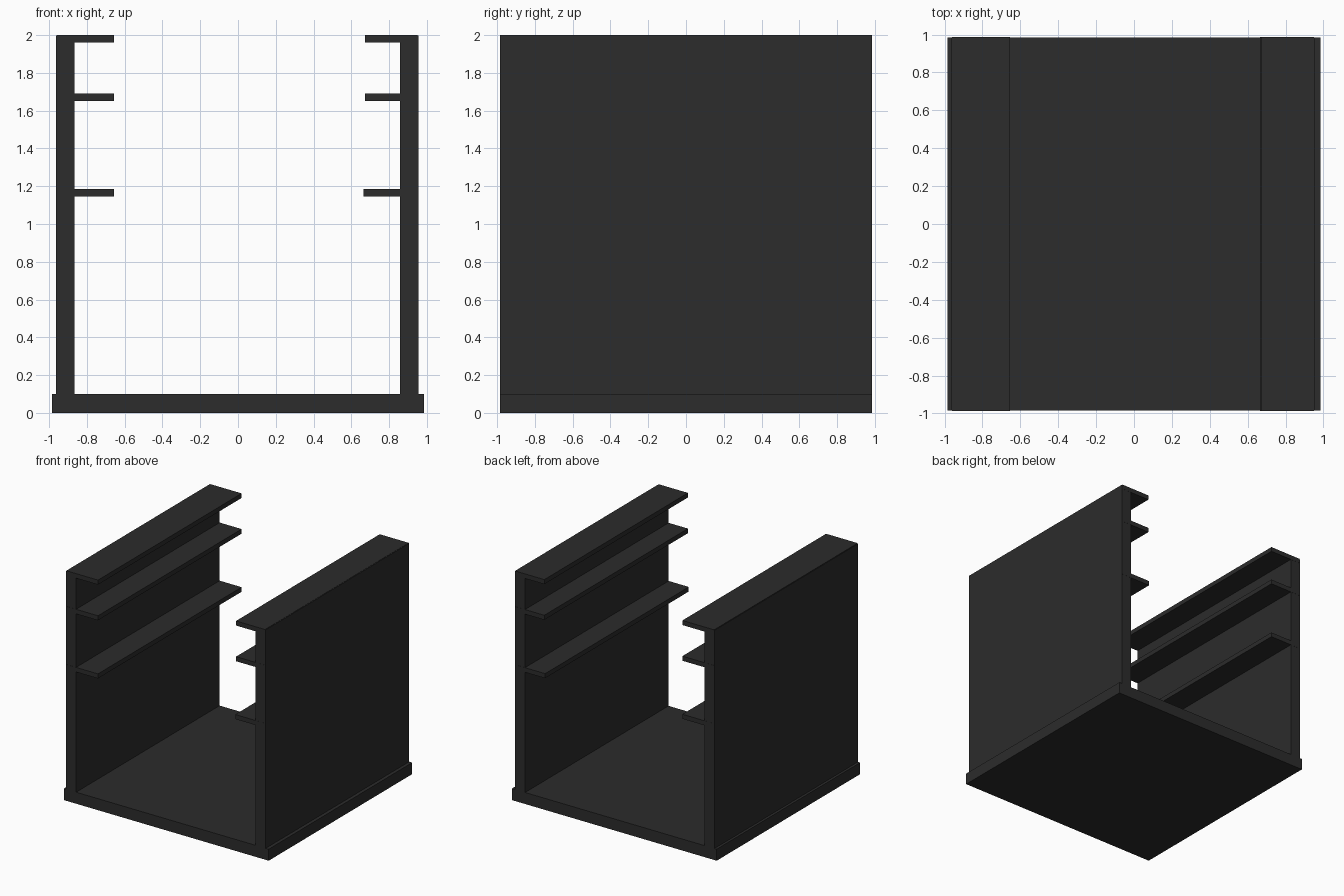
import bpy

if "Cube" in bpy.data.objects:
    bpy.data.objects.remove(bpy.data.objects["Cube"])

# Near-black finish shared by every part
black = bpy.data.materials.new("black")
black.diffuse_color = (0.025, 0.025, 0.025, 1)
black.use_nodes = True
black.node_tree.nodes["Principled BSDF"].inputs["Base Color"].default_value = black.diffuse_color


def box(name, x, y, z):
    """Axis-aligned box from (min, max) ranges."""
    bpy.ops.mesh.primitive_cube_add(
        size=1, location=[(a + b) / 2 for a, b in (x, y, z)])
    ob = bpy.context.object
    ob.name = name
    ob.scale = [b - a for a, b in (x, y, z)]
    bpy.ops.object.transform_apply(location=False, rotation=False, scale=True)
    ob.data.materials.append(black)
    return ob


DEPTH = (-0.985, 0.985)
SHELF_DEPTH = (-0.986, 0.986)

# Base slab
box("base", (-0.985, 0.985), DEPTH, (0, 0.1))

# Upright side walls
box("left_wall", (-0.963, -0.866), DEPTH, (0.1, 1.995))
box("right_wall", (0.857, 0.956), DEPTH, (0.1, 1.998))

# Three ledges per side, let into the walls
for level, z, right_edge in (("lower", 1.145, 0.664),
                             ("middle", 1.65, 0.672),
                             ("upper", 1.96, 0.672)):
    box(f"left_{level}_ledge", (-0.96, -0.656), SHELF_DEPTH, (z, z + 0.04))
    box(f"right_{level}_ledge", (right_edge, 0.95), SHELF_DEPTH, (z, z + 0.04))
